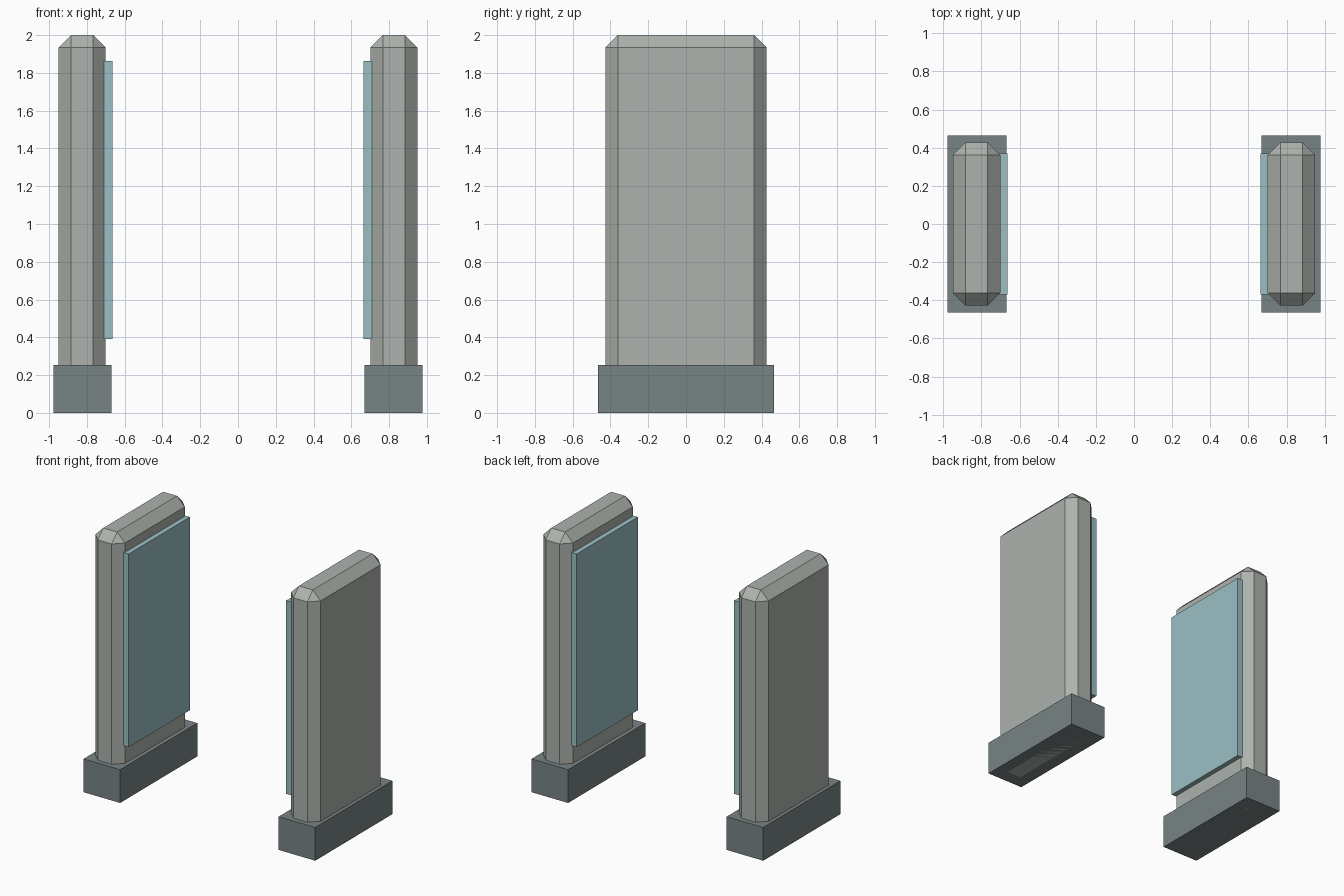
import bpy

if "Cube" in bpy.data.objects:
    bpy.data.objects.remove(bpy.data.objects["Cube"])


def material(name, rgb):
    mat = bpy.data.materials.new(name)
    mat.diffuse_color = (*rgb, 1)
    mat.use_nodes = True
    mat.node_tree.nodes["Principled BSDF"].inputs["Base Color"].default_value = mat.diffuse_color
    return mat


STONE = material("stone", (0.42, 0.45, 0.42))
DARK = material("dark_stone", (0.19, 0.23, 0.235))
GLASS = material("blue_panel", (0.33, 0.52, 0.55))


def box(name, x, y, z, mat, bevel=0):
    """Box from x and z ranges and a half depth, with optional chamfered edges."""
    bpy.ops.mesh.primitive_cube_add(
        size=1, location=((x[0] + x[1]) / 2, 0, (z[0] + z[1]) / 2))
    ob = bpy.context.object
    ob.name = name
    ob.scale = (abs(x[1] - x[0]), 2 * y, z[1] - z[0])
    bpy.ops.object.transform_apply(location=False, rotation=False, scale=True)
    ob.data.materials.append(mat)
    if bevel:
        mod = ob.modifiers.new("chamfer", 'BEVEL')
        mod.width = bevel
        mod.segments = 1
        mod.limit_method = 'NONE'


# Two mirrored pillars, each with a plinth and an inward-facing panel
for side, s in (("left", -1), ("right", 1)):
    box(side + "_plinth", (s * 0.669, s * 0.977), 0.465, (0, 0.254), DARK)
    box(side + "_pillar", (s * 0.701, s * 0.95), 0.427, (0, 2), STONE, 0.066)
    box(side + "_panel", (s * 0.664, s * 0.72), 0.369, (0.39, 1.863), GLASS)
